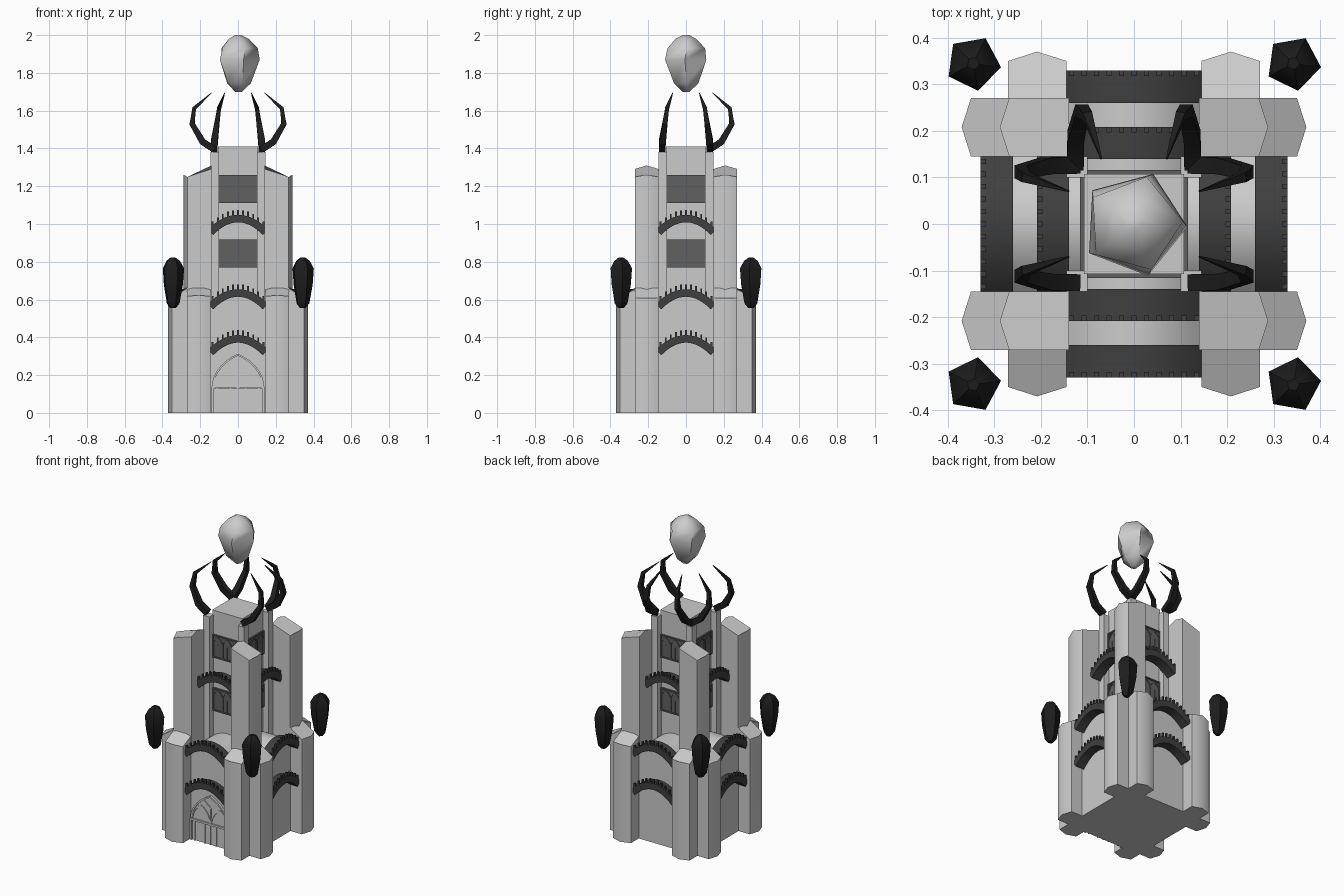
import bpy, bmesh
from math import pi, sin, cos, radians
from mathutils import Matrix, Vector

if "Cube" in bpy.data.objects:
    bpy.data.objects.remove(bpy.data.objects["Cube"])


def mat(name, v):
    m = bpy.data.materials.new(name)
    m.diffuse_color = (v, v, v, 1)
    m.use_nodes = True
    m.node_tree.nodes["Principled BSDF"].inputs["Base Color"].default_value = m.diffuse_color
    return m


DARK, BLACK, PANE, PALE = mat("dark_stone", .05), mat("black_stone", .012), mat("pane", .12), mat("pale_stone", .55)
I4 = Matrix.Identity(4)
SIDES = [Matrix.Rotation(k * pi / 2, 4, 'Z') for k in range(4)]


def finish(name, bm, material=None, angle=40):
    bmesh.ops.recalc_face_normals(bm, faces=bm.faces)
    me = bpy.data.meshes.new(name)
    bm.to_mesh(me)
    bm.free()
    for p in me.polygons:
        p.use_smooth = True
    me.set_sharp_from_angle(angle=radians(angle))
    ob = bpy.data.objects.new(name, me)
    bpy.context.collection.objects.link(ob)
    if material:
        me.materials.append(material)
    return ob


def bridge(bm, rings, caps=True):
    """Join rings of coordinates into a skinned solid."""
    vs = [[bm.verts.new(p) for p in r] for r in rings]
    n = len(vs[0])
    for a, b in zip(vs, vs[1:]):
        for i in range(n):
            bm.faces.new((a[i], a[(i + 1) % n], b[(i + 1) % n], b[i]))
    if caps:
        bm.faces.new(vs[0])
        bm.faces.new(vs[-1])


def slab(bm, pts, y0, y1, M=I4):
    """Extrude an x-z outline along y."""
    bridge(bm, [[M @ Vector((x, y, z)) for x, z in pts] for y in (y0, y1)])


def column(bm, plan, z0, top):
    """Extrude an x-y plan up to a sloping top."""
    bridge(bm, [[(x, y, z0) for x, y in plan], [(x, y, top(abs(x), abs(y))) for x, y in plan]])


def ribbon(bm, pts, w, y0, y1, M=I4):
    """Flat bar of width w following an x-z path."""
    P = [Vector(p) for p in pts]
    rings = []
    for i, p in enumerate(P):
        t = (P[min(i + 1, len(P) - 1)] - P[max(i - 1, 0)]).normalized()
        n = Vector((-t.y, t.x)) * w / 2
        a, b = p + n, p - n
        rings.append([M @ Vector(q) for q in ((a.x, y0, a.y), (b.x, y0, b.y), (b.x, y1, b.y), (a.x, y1, a.y))])
    bridge(bm, rings)


def lancet(cx, h, z0, zs, zt, n=7):
    """Pointed arch path from sill to sill."""
    left = [(h - 2 * h * cos(a), zs + (zt - zs) * sin(a) / sin(pi / 3)) for a in (pi / 3 * i / n for i in range(n + 1))]
    half = ([(-h, z0)] if z0 < zs else []) + left
    return [(cx + x, z) for x, z in half] + [(cx - x, z) for x, z in half[-2::-1]]


def bow(z, rise, n=14, h=.145):
    return [(h * t, z + rise * (1 - t * t)) for t in (2 * i / n - 1 for i in range(n + 1))]


# Lower hall: two crossed volumes with bowed roofs
bm = bmesh.new()
for M in SIDES[:2]:
    slab(bm, [(.147, 0), (-.147, 0)] + bow(.57, .075, h=.147), -.27, .27, M)
finish("lower_hall", bm)

# Central tower with corner posts
bm = bmesh.new()
c = .107
column(bm, [(-c, -c), (c, -c), (c, c), (-c, c)], .5, lambda x, y: 1.41)
finish("central_tower", bm)
bm = bmesh.new()
for sx in (1, -1):
    for sy in (1, -1):
        column(bm, [(sx * x, sy * y) for x, y in ((.1, .1), (.145, .1), (.145, .145), (.1, .145))], .5, lambda x, y: 1.38)
finish("tower_corner_posts", bm)

# Corner buttresses: a tall pier with two lower lobes each
tall, low = bmesh.new(), bmesh.new()
for sx in (1, -1):
    for sy in (1, -1):
        pier = [(.14, .145), (.268, .145), (.288, .208), (.268, .27), (.14, .27), (.14, .208)]
        column(tall, [(sx * x, sy * y) for x, y in pier], 0,
               lambda x, y: 1.31 - (x - .14) * .33 - abs(y - .208) * .3)
        lobe = [(.2, .145), (.35, .145), (.37, .208), (.35, .27), (.2, .27), (.2, .208)]
        column(low, [(sx * x, sy * y) for x, y in lobe], 0,
               lambda x, y: .72 - (x - .2) * .65 - abs(y - .208) * .25)
        column(low, [(sx * y, sy * x) for x, y in lobe], 0,
               lambda x, y: .70 - (y - .2) * .45 - abs(x - .208) * .25)
finish("tall_piers", tall, angle=50)
finish("low_buttresses", low, angle=50)

# Bowed galleries with small battlements, on all four sides
bm = bmesh.new()
for M in SIDES:
    for z, y0, y1 in ((.32, -.33, -.26), (.563, -.33, -.26), (.957, -.208, -.14)):
        ribbon(bm, bow(z, .072), .04, y0, y1, M)
        for i in range(11):
            t = (i - 5) / 5.4
            x, zc = .145 * t, z + .072 * (1 - t * t)
            slab(bm, [(x - .005, zc), (x + .005, zc), (x + .005, zc + .046), (x - .005, zc + .046)], y0, y0 + .012, M)
finish("bowed_galleries", bm, DARK)

# Tower windows, two rows on each side
pane, bars = bmesh.new(), bmesh.new()
for M in SIDES:
    for z0, z1 in ((.775, .915), (1.115, 1.255)):
        h = .1
        slab(pane, [(-h, z0), (h, z0), (h, z1), (-h, z1)], -.109, -.1, M)
        for z in (z0, z1):
            ribbon(bars, [(-.104, z), (.104, z)], .008, -.116, -.1, M)
        for x in (-h, h):
            ribbon(bars, [(x, z0), (x, z1)], .008, -.116, -.1, M)
        for x in (-.066, 0, .066):
            ribbon(bars, lancet(x, .031, z0, z1 - .055, z1 - .01), .006, -.114, -.1, M)
            ribbon(bars, [(x, z0), (x, z1 - .06)], .003, -.112, -.1, M)
finish("window_panes", pane, PANE)
finish("window_tracery", bars, PANE)

# Pointed entrance on the front
bm = bmesh.new()
slab(bm, lancet(0, .138, 0, .13, .312), -.275, -.26)
finish("entrance_panel", bm, PALE)
bm = bmesh.new()
ribbon(bm, lancet(0, .135, 0, .13, .308), .01, -.284, -.265)
ribbon(bm, [(-.138, .132), (.138, .132)], .012, -.284, -.265)
for x in (-.067, .067):
    ribbon(bm, lancet(x, .062, .132, .132, .235), .007, -.281, -.265)
ribbon(bm, [(0, .135), (0, .235), (-.05, .275)], .007, -.281, -.265)
ribbon(bm, [(0, .235), (.05, .275)], .007, -.281, -.265)
for x in (-.11, -.04, 0, .04, .11):
    ribbon(bm, [(x, 0), (x, .132)], .006, -.281, -.265)
finish("entrance_tracery", bm, PALE)

# Curved claws: four sideways, two at the back
path = [(.125, .126, 1.395, .036), (.187, .125, 1.435, .036), (.243, .112, 1.53, .028),
        (.232, .1, 1.612, .02), (.14, .07, 1.695, .003)]
bm = bmesh.new()
for swap, sx, sy in [(0, a, b) for a in (1, -1) for b in (1, -1)] + [(1, 1, 1), (1, 1, -1)]:
    rings = []
    P = [Vector(p[:3]) for p in path]
    for i, p in enumerate(P):
        t = (P[min(i + 1, 4)] - P[max(i - 1, 0)]).normalized()
        n = t.cross(Vector((0, 1, 0))).normalized()
        s = n.cross(t)
        w = path[i][3] / 2
        ring = [p + (n * a + s * b) * w for a, b in ((1, 1), (1, -1), (-1, -1), (-1, 1))]
        ring = [(q.x * sx, q.y * sy, q.z) for q in ring]
        rings.append([(y, x, z) if swap else (x, y, z) for x, y, z in ring])
    bridge(bm, rings)
finish("claws", bm, BLACK, 25)


# Five-sided floating stones
def stone(bm, cx, cy, rings, flip=1, turn=-8):
    bridge(bm, [[(cx + r * cos(radians(turn + tw + 72 * i)), cy + flip * r * sin(radians(turn + tw + 72 * i)), z)
                 for i in range(5)] for z, r, tw in rings])


bm = bmesh.new()
stone(bm, 0, 0, [(1.70, .02, 0), (1.745, .068, 6), (1.87, .115, 0), (1.93, .105, 6), (1.98, .058, 0), (2.0, .018, 0)], turn=-3)
finish("crown_stone", bm, angle=60)
bm = bmesh.new()
for x in (-.345, .342):
    for s in (1, -1):
        stone(bm, x, s * .345, [(.555, .016, 0), (.58, .036, 0), (.68, .054, 0), (.765, .06, 0), (.805, .038, 0), (.822, .014, 0)], s)
finish("floating_shards", bm, BLACK, 30)
